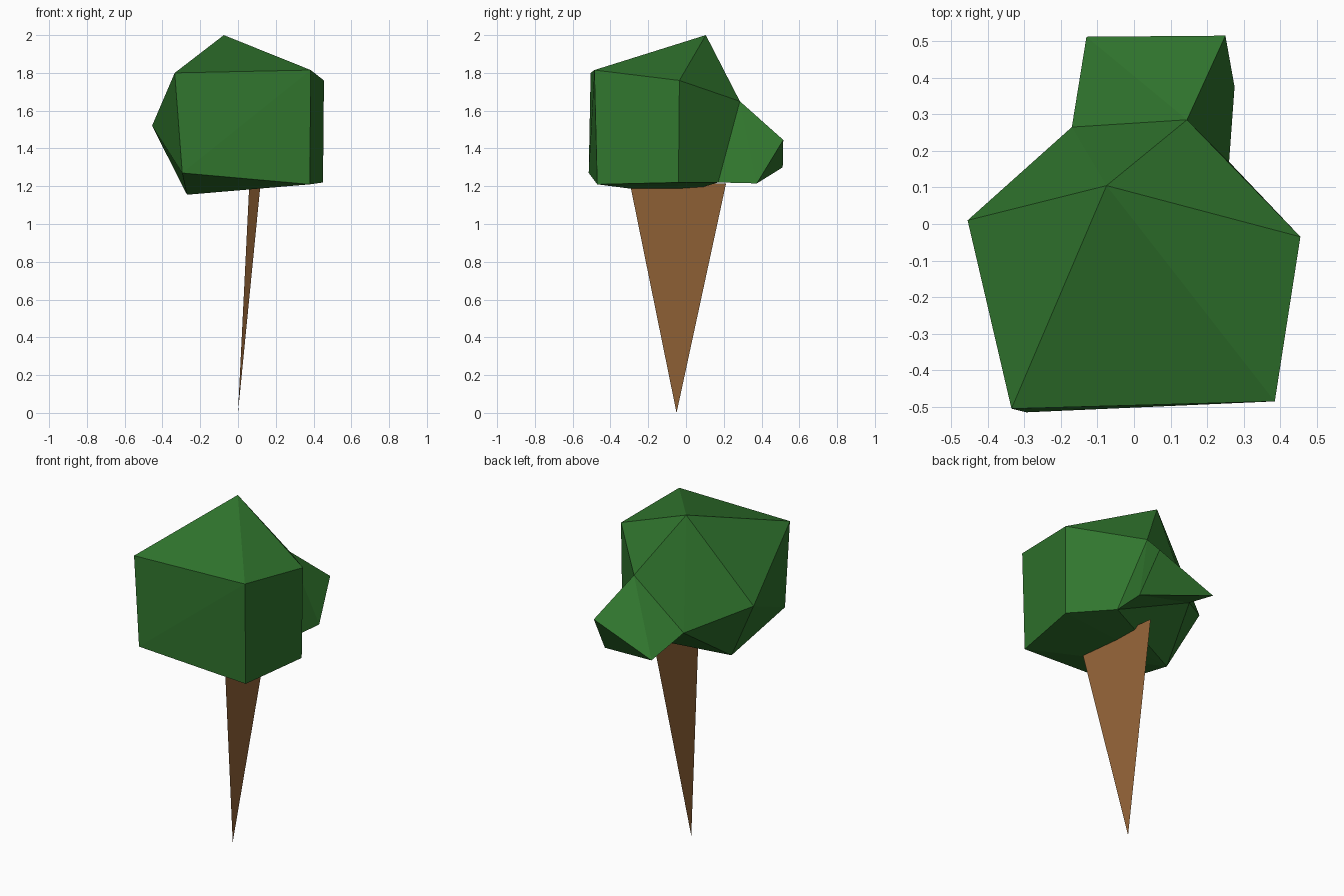
import bpy, bmesh

if "Cube" in bpy.data.objects:
    bpy.data.objects.remove(bpy.data.objects["Cube"])


def build(name, points, faces, color):
    """Flat-faced part: faces are written as strings of point letters."""
    bm = bmesh.new()
    verts = {k: bm.verts.new(co) for k, co in points.items()}
    for f in faces.split():
        bm.faces.new([verts[k] for k in f])
    bmesh.ops.recalc_face_normals(bm, faces=bm.faces)
    mesh = bpy.data.meshes.new(name)
    bm.to_mesh(mesh)
    bm.free()
    mat = bpy.data.materials.new(name + "_color")
    mat.diffuse_color = (*color, 1)
    mat.use_nodes = True
    mat.node_tree.nodes["Principled BSDF"].inputs["Base Color"].default_value = mat.diffuse_color
    mesh.materials.append(mat)
    obj = bpy.data.objects.new(name, mesh)
    bpy.context.collection.objects.link(obj)
    return obj


# Foliage: irregular faceted crown with a smaller lump at the back
crown = {
    # top and upper ring
    "A": (-.075, .105, 2.0), "B": (-.335, -.505, 1.80), "C": (.385, -.485, 1.815),
    "D": (.455, -.035, 1.76), "E": (.145, .285, 1.65), "F": (-.455, .01, 1.52),
    # back lump
    "G": (-.17, .265, 1.38), "H": (-.13, .512, 1.30), "I": (.25, .515, 1.445),
    "J": (.275, .375, 1.215), "K": (.26, .17, 1.22),
    # underside
    "L": (-.295, -.515, 1.27), "M": (.38, -.47, 1.21),
    "N": (.45, -.04, 1.22), "O": (-.27, -.045, 1.155),
}
build("foliage", crown,
      "ABC ACD ADE AEG AGF AFB "            # roof
      "BFL FOL BLC LMC CMND DNKE "          # sides
      "EKJ EJI EIH EHG IJH JKG JGH "        # back lump
      "GFO GOK KON NOM MOL",                # underside
      (.03, .18, .027))

# Trunk: one flat blade tapering to a point on the ground
build("trunk",
      {"T": (0, -.05, 0), "P": (.12, -.298, 1.22), "Q": (.06, .212, 1.215)},
      "TPQ", (.30, .13, .04))
